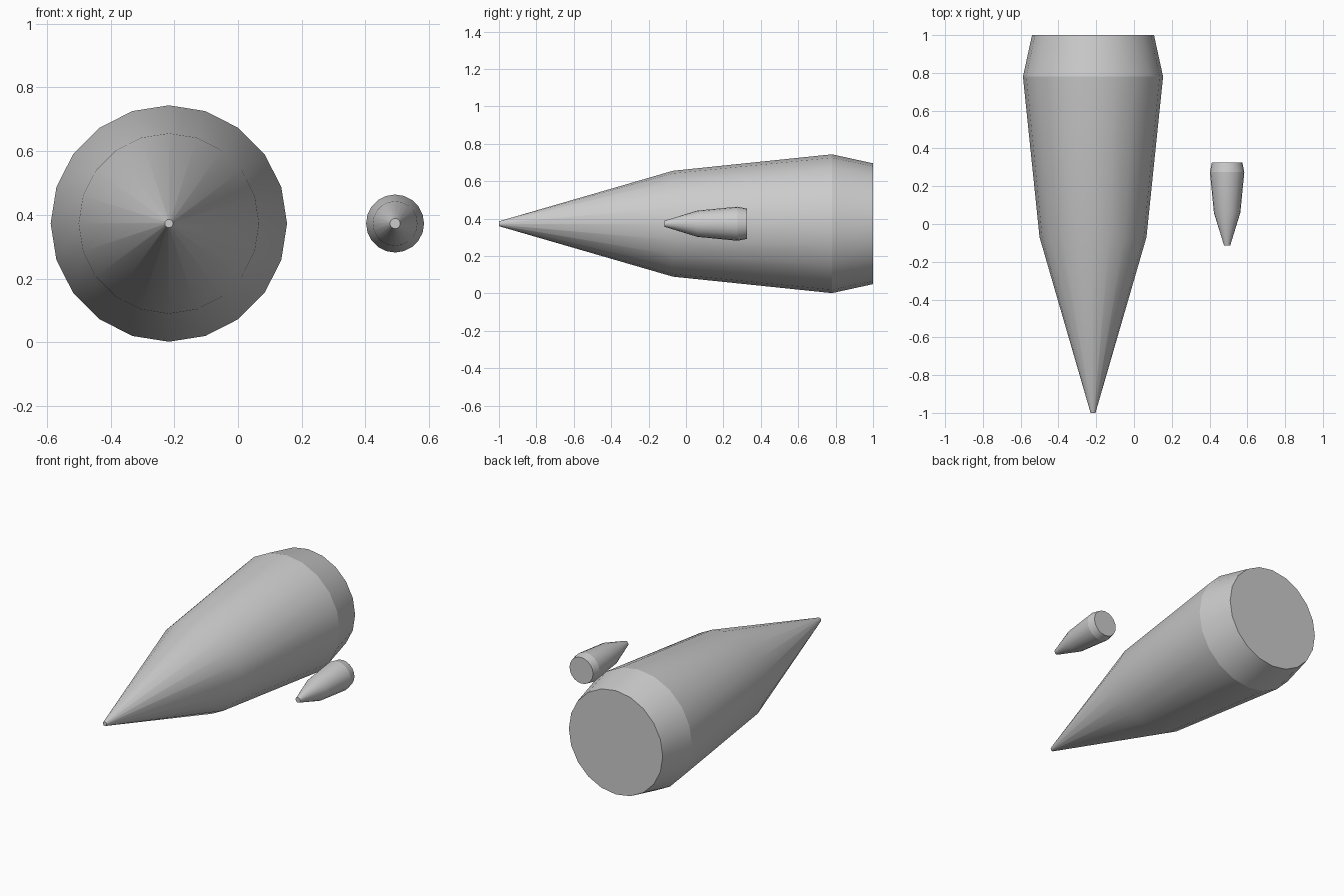
import bpy, bmesh, math

if "Cube" in bpy.data.objects:
    bpy.data.objects.remove(bpy.data.objects["Cube"])


def lathe_along_y(name, cx, cz, profile, sharp_rings, sides=20):
    """Closed body turned around the y axis; profile is (y, radius)."""
    bm = bmesh.new()
    rings = []
    for y, r in profile:
        angles = [2 * math.pi * i / sides for i in range(sides)]
        rings.append([bm.verts.new((r * math.cos(a), y, r * math.sin(a))) for a in angles])

    # Side walls
    for a, b in zip(rings, rings[1:]):
        for i in range(sides):
            j = (i + 1) % sides
            bm.faces.new((a[i], a[j], b[j], b[i])).smooth = True

    # Flat nose and rear caps
    bm.faces.new(rings[0])
    bm.faces.new(rings[-1])
    bmesh.ops.recalc_face_normals(bm, faces=bm.faces[:])

    # Creased rings
    for k in sharp_rings:
        for i in range(sides):
            bm.edges.get((rings[k][i], rings[k][(i + 1) % sides])).smooth = False

    mesh = bpy.data.meshes.new(name)
    bm.to_mesh(mesh)
    bm.free()
    obj = bpy.data.objects.new(name, mesh)
    obj.location = (cx, 0, cz)
    bpy.context.collection.objects.link(obj)
    return obj


# Large pointed shell: nose, forward cone, widest ring, tapered base
lathe_along_y("large_shell", -0.217, 0.373,
              [(-1.0, 0.013), (-0.07, 0.283), (0.78, 0.371), (1.0, 0.323)],
              sharp_rings=(0, 2, 3))

# Small pointed shell beside it
lathe_along_y("small_shell", 0.493, 0.373,
              [(-0.115, 0.016), (0.06, 0.07), (0.275, 0.091), (0.325, 0.081)],
              sharp_rings=(0, 2, 3))
